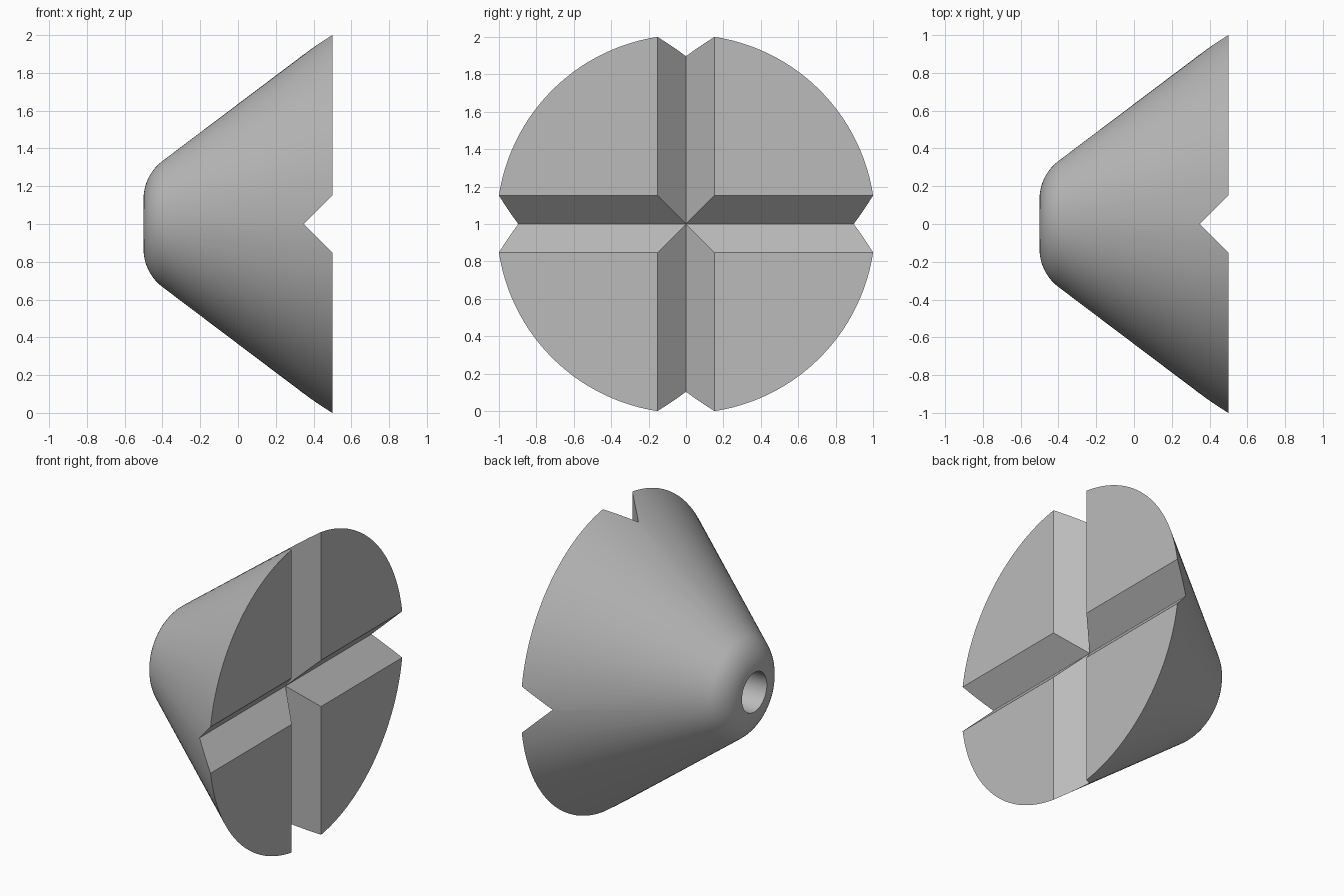
import bpy, bmesh, math
from mathutils import Vector, Matrix

old = bpy.data.objects.get("Cube")
if old:
    bpy.data.objects.remove(old, do_unlink=True)

SEGMENTS = 128
CENTRE = Vector((0, 0, 1))
BACK, FACE = -0.5, 0.5          # x of the small end and the wide face
RIM, SLOPE = 1.012, 0.754       # wide radius and cone slope
ROUND, HOLE = 0.25, 0.13        # nose rounding and bore radius
HOLE_END = 0.0
GROOVE = 0.153                  # groove depth and half width

gray = bpy.data.materials.new("plain gray")
gray.use_nodes = True
gray.diffuse_color = (0.5, 0.5, 0.5, 1)
gray.node_tree.nodes["Principled BSDF"].inputs["Base Color"].default_value = (0.5, 0.5, 0.5, 1)


def make_object(name, bm):
    bmesh.ops.recalc_face_normals(bm, faces=bm.faces)
    mesh = bpy.data.meshes.new(name)
    bm.to_mesh(mesh)
    bm.free()
    mesh.materials.append(gray)
    obj = bpy.data.objects.new(name, mesh)
    bpy.context.collection.objects.link(obj)
    return obj


# Cone profile (x, radius): blind bore, rounded nose, slope, flat face
lean = math.atan(SLOPE)
tangent_x = BACK + ROUND * (1 - math.sin(lean))
tangent_r = RIM - (FACE - tangent_x) * SLOPE
arc_r = tangent_r - ROUND * math.cos(lean)
profile = [(HOLE_END, 0), (HOLE_END, HOLE), (BACK, HOLE)]
for i in range(13):
    a = (math.pi / 2 - lean) * i / 12
    profile.append((BACK + ROUND * (1 - math.cos(a)), arc_r + ROUND * math.sin(a)))
profile += [(FACE, RIM), (FACE, 0)]

bm = bmesh.new()
verts = [bm.verts.new((x, 0, 1 + r)) for x, r in profile]
edges = [bm.edges.new(pair) for pair in zip(verts, verts[1:])]
bmesh.ops.spin(bm, geom=verts + edges, cent=CENTRE, axis=(1, 0, 0),
               angle=math.tau, steps=SEGMENTS, use_duplicate=False)
bmesh.ops.remove_doubles(bm, verts=bm.verts, dist=0.0001)
bmesh.ops.dissolve_degenerate(bm, edges=bm.edges, dist=0.0001)
# Merge the wide face into a single polygon
flat = [f for f in bm.faces if all(abs(v.co.x - FACE) < 0.0001 for v in f.verts)]
bmesh.ops.dissolve_faces(bm, faces=flat, use_verts=False)
cone = make_object("grooved_cone", bm)


# V-shaped groove cutters, crossing at the centre of the wide face
def groove_cutter(name, turn):
    bm = bmesh.new()
    over = 0.1
    section = [(FACE - GROOVE, 0), (FACE + over, GROOVE + over), (FACE + over, -GROOVE - over)]
    face = bm.faces.new([bm.verts.new((x, -1.5, z)) for x, z in section])
    ext = bmesh.ops.extrude_face_region(bm, geom=[face])
    moved = [g for g in ext["geom"] if isinstance(g, bmesh.types.BMVert)]
    bmesh.ops.translate(bm, verts=moved, vec=(0, 3, 0))
    bm.transform(Matrix.Translation(CENTRE) @ Matrix.Rotation(turn, 4, "X"))
    obj = make_object(name, bm)
    obj.hide_render = True
    return obj


bpy.context.view_layer.objects.active = cone
for name, turn in (("level_groove_cutter", 0), ("upright_groove_cutter", math.pi / 2)):
    cutter = groove_cutter(name, turn)
    mod = cone.modifiers.new(name, "BOOLEAN")
    mod.operation = "DIFFERENCE"
    mod.solver = "EXACT"
    mod.object = cutter
    bpy.ops.object.modifier_apply(modifier=mod.name)
    bpy.data.objects.remove(cutter, do_unlink=True)

# Smooth shading with crisp groove and rim edges
bpy.ops.object.select_all(action="DESELECT")
cone.select_set(True)
bpy.ops.object.shade_smooth_by_angle(angle=math.radians(30))
